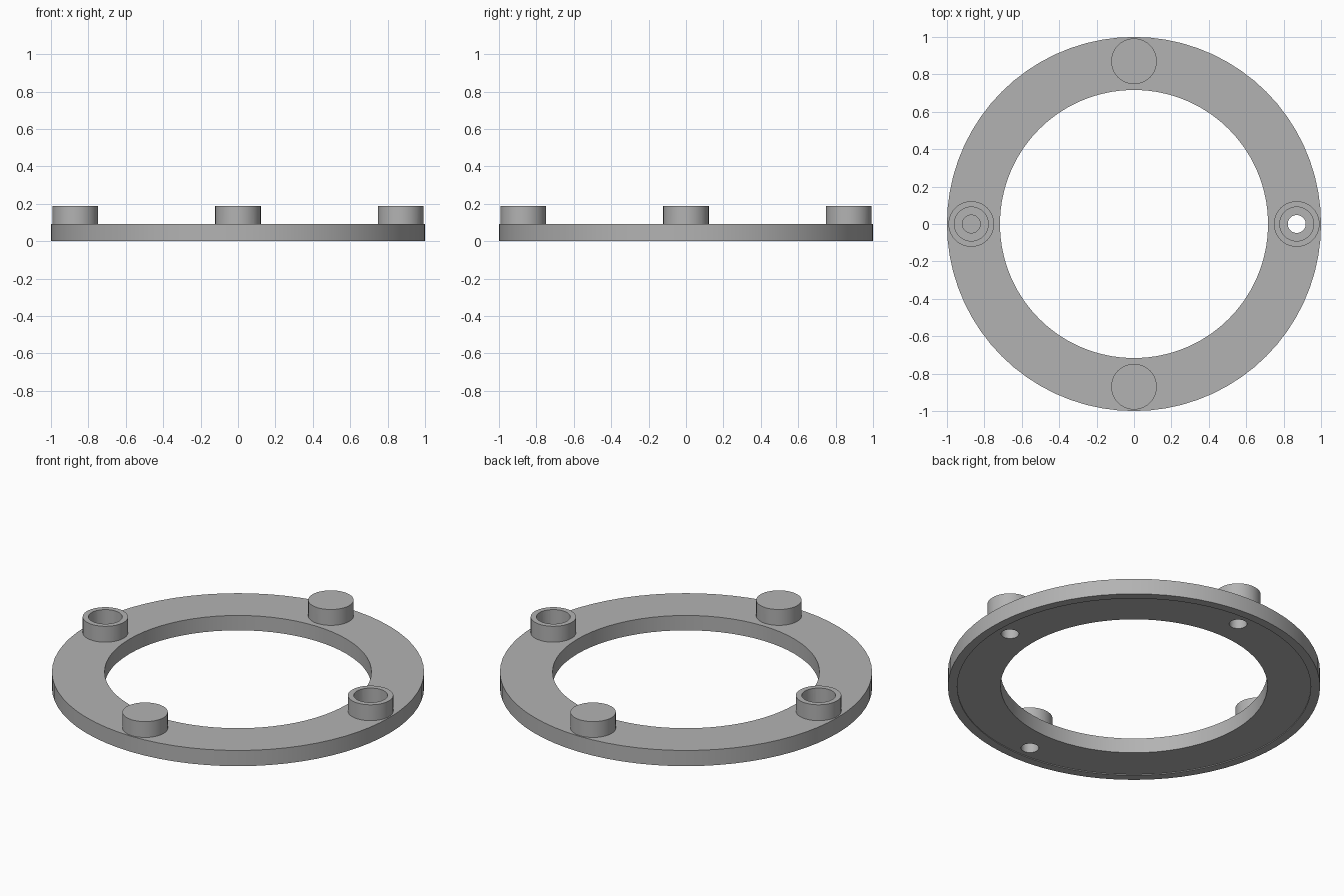
import bpy
import bmesh
from math import pi, cos, sin

cube = bpy.data.objects.get("Cube")
if cube:
    bpy.data.objects.remove(cube, do_unlink=True)

RING_TOP = 0.093
BOSS_TOP = 0.187
BOSS_ORBIT = 0.87

grey = bpy.data.materials.new("grey_metal")
grey.use_nodes = True
colour = (0.45, 0.45, 0.45, 1)
grey.diffuse_color = colour
grey.node_tree.nodes["Principled BSDF"].inputs["Base Color"].default_value = colour


def lathe(name, profile, sides, centre=(0, 0)):
    """Revolve (radius, z) points about a vertical axis; end points on the axis close the solid."""
    bm = bmesh.new()
    verts = [bm.verts.new((r, 0, z)) for r, z in profile]
    edges = [bm.edges.new(pair) for pair in zip(verts, verts[1:])]
    if profile[0][0] > 0:
        edges.append(bm.edges.new((verts[-1], verts[0])))
    bmesh.ops.spin(bm, geom=verts + edges, cent=(0, 0, 0), axis=(0, 0, 1),
                   angle=2 * pi, steps=sides, use_duplicate=False)
    bmesh.ops.remove_doubles(bm, verts=bm.verts, dist=0.0001)
    bmesh.ops.recalc_face_normals(bm, faces=bm.faces)
    mesh = bpy.data.meshes.new(name)
    bm.to_mesh(mesh)
    bm.free()
    mesh.materials.append(grey)
    obj = bpy.data.objects.new(name, mesh)
    obj.location = (*centre, 0)
    bpy.context.collection.objects.link(obj)
    return obj


def combine(target, tool, operation):
    """Apply a boolean and discard the tool."""
    mod = target.modifiers.new(operation.lower(), 'BOOLEAN')
    mod.operation = operation
    mod.solver = 'EXACT'
    mod.object = tool
    bpy.context.view_layer.objects.active = target
    bpy.ops.object.modifier_apply(modifier=mod.name)
    bpy.data.objects.remove(tool, do_unlink=True)


# Flat ring with a shallow recess underneath, leaving a narrow outer lip
ring = lathe("mounting_ring", [(0.717, 0.005), (0.95, 0.005), (0.95, 0), (1, 0),
                               (1, RING_TOP), (0.717, RING_TOP)], 72)

# Four raised bosses, each with a stepped screw hole
for i in range(4):
    spot = (BOSS_ORBIT * cos(i * pi / 2), BOSS_ORBIT * sin(i * pi / 2))
    boss = lathe("boss", [(0, 0.04), (0.122, 0.04), (0.122, BOSS_TOP), (0, BOSS_TOP)], 40, spot)
    combine(ring, boss, 'UNION')
    hole = lathe("screw_hole_cutter", [(0, -0.1), (0.048, -0.1), (0.048, 0.07),
                                       (0.091, 0.07), (0.091, 0.3), (0, 0.3)], 40, spot)
    hole.hide_render = True
    combine(ring, hole, 'DIFFERENCE')

# Smooth round walls, sharp rims
bpy.ops.object.select_all(action='DESELECT')
ring.select_set(True)
bpy.context.view_layer.objects.active = ring
bpy.ops.object.shade_smooth_by_angle(angle=pi / 6)
